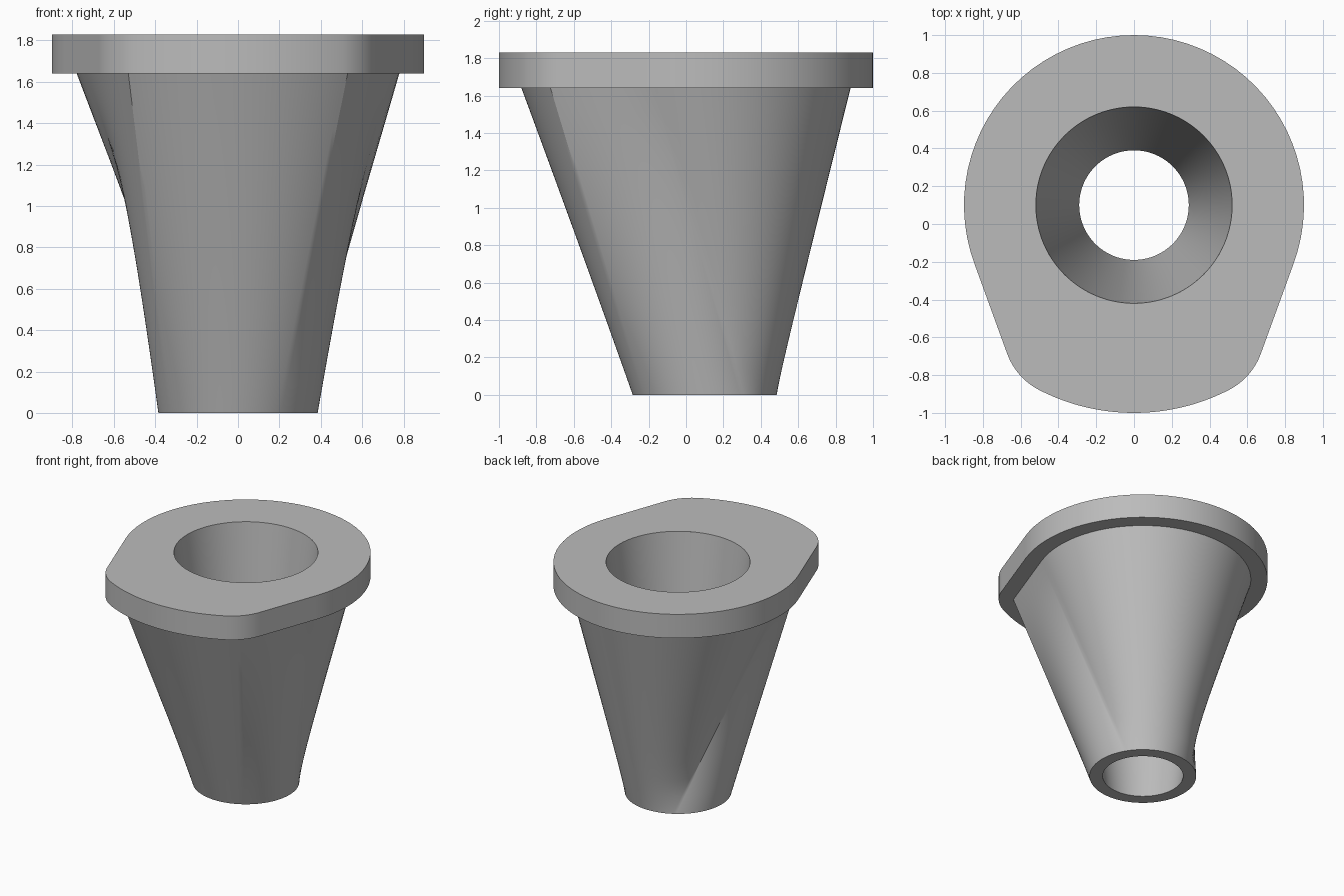
import bpy, bmesh
from math import sin, cos, acos, atan2, sqrt, radians, degrees

cube = bpy.data.objects.get("Cube")
if cube:
    bpy.data.objects.remove(cube, do_unlink=True)

AXIS_Y = 0.1          # bore axis
TAPER = 20            # angle of the tapered flats
STEPS = 48            # samples per outline segment
BOTTOM, SHOULDER, TOP = 0.0, 1.64, 1.83

grey = bpy.data.materials.new("plain_grey")
grey.use_nodes = True
grey.diffuse_color = (0.5, 0.5, 0.5, 1)
grey.node_tree.nodes["Principled BSDF"].inputs["Base Color"].default_value = (0.5, 0.5, 0.5, 1)


def outline_radius(angle, back, front, fillet):
    """Polar outline: round back, two tapered flats and a shallow front arc."""
    a = abs((angle - 90 + 180) % 360 - 180) - 90 - TAPER
    if a <= 0:
        return back
    a = radians(a)
    if fillet:
        n = back - fillet
        d = front - fillet
        t = sqrt(d * d - n * n)
        if atan2(t, back) < a < atan2(t, n):
            along = n * cos(a) + t * sin(a)
            return along + sqrt(along ** 2 - d * d + fillet ** 2)
    return min(back / cos(a), front)


def ring(angles, radii, z):
    return [(r * cos(radians(a)), AXIS_Y + r * sin(radians(a)), z)
            for a, r in zip(angles, radii)]


def shell(name, rings):
    """Join successive closed rings with quads."""
    bm = bmesh.new()
    loops = [[bm.verts.new(p) for p in r] for r in rings]
    for a, b in zip(loops, loops[1:]):
        for i in range(len(a)):
            j = (i + 1) % len(a)
            bm.faces.new((a[i], b[i], b[j], a[j]))
    mesh = bpy.data.meshes.new(name)
    bm.to_mesh(mesh)
    bm.free()
    mesh.materials.append(grey)
    obj = bpy.data.objects.new(name, mesh)
    bpy.context.collection.objects.link(obj)
    bpy.ops.object.select_all(action='DESELECT')
    obj.select_set(True)
    bpy.context.view_layer.objects.active = obj
    bpy.ops.object.shade_smooth_by_angle(angle=radians(30))


# Matching samples: four outline segments meet four quarters of the round outlet
corner = degrees(acos(0.78 / 0.98))
bounds = [-TAPER, 180 + TAPER, 180 + TAPER + corner, 360 - TAPER - corner, 360 - TAPER]
upper = [s + (e - s) * i / STEPS for s, e in zip(bounds, bounds[1:]) for i in range(STEPS)]
count = len(upper)
lower = [31 + 360 * i / count for i in range(count)]

rim = [outline_radius(a, 0.9, 1.1, 0.35) for a in upper]
neck = [outline_radius(a, 0.78, 0.98, 0) for a in upper]
body_top = ring(upper, neck, SHOULDER)
body_bottom = ring(lower, [0.385] * count, BOTTOM)

# Flange plate
shell("flange", [
    ring(upper, [0.52] * count, TOP),
    ring(upper, rim, TOP),
    ring(upper, rim, SHOULDER),
    body_top])

# Lofted funnel body with its conical bore
LEVELS = 12
loft = [[tuple(p + (q - p) * k / LEVELS for p, q in zip(u, v))
         for u, v in zip(body_top, body_bottom)] for k in range(LEVELS + 1)]
shell("funnel_body", loft + [
    ring(lower, [0.29] * count, BOTTOM),
    ring(lower, [0.52] * count, TOP)])
